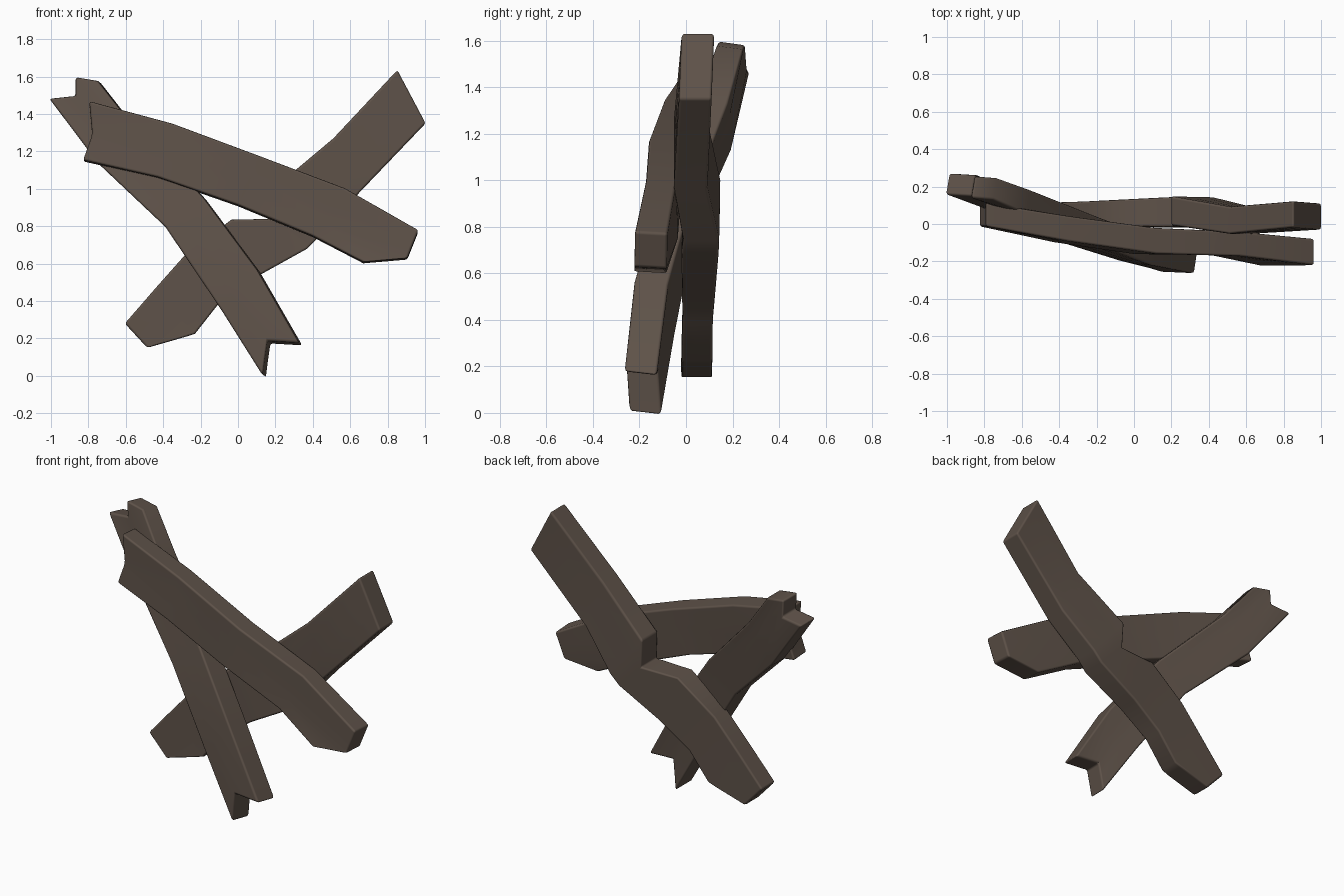
import bpy, bmesh
from mathutils import Vector

if "Cube" in bpy.data.objects:
    bpy.data.objects.remove(bpy.data.objects["Cube"])

wood = bpy.data.materials.new("dark brown wood")
wood.diffuse_color = (0.112, 0.084, 0.066, 1)
wood.use_nodes = True
wood.node_tree.nodes["Principled BSDF"].inputs["Base Color"].default_value = wood.diffuse_color


def plank(name, stations, shift=(0, 0)):
    """Loft a bent board. Station = (y at first edge, y at last edge, thickness, 2 or 4 (x, z) points across).
    shift slides the back face along x, z (and the front face the other way)."""
    bm = bmesh.new()
    rings = []
    sx, sz = shift
    for y0, y1, thick, pts in stations:
        if len(pts) == 2:
            a, b = Vector(pts[0]), Vector(pts[1])
            pts = [a.lerp(b, i / 3) for i in range(4)]
        ys = [y0 + (y1 - y0) * i / 3 for i in range(4)]
        front = [bm.verts.new((p[0] - sx, y - thick / 2, p[1] - sz)) for p, y in zip(pts, ys)]
        back = [bm.verts.new((p[0] + sx, y + thick / 2, p[1] + sz)) for p, y in zip(pts, ys)]
        rings.append(front + back[::-1])
    for r, s in zip(rings, rings[1:]):
        for i in range(8):
            j = (i + 1) % 8
            bm.faces.new((r[i], r[j], s[j], s[i]))
    # end caps, strip by strip so notched ends stay clean
    for r in (rings[0], rings[-1]):
        for i in range(3):
            bm.faces.new((r[i], r[i + 1], r[6 - i], r[7 - i]))
    bmesh.ops.recalc_face_normals(bm, faces=bm.faces[:])
    for f in bm.faces:
        f.smooth = True
    me = bpy.data.meshes.new(name)
    bm.to_mesh(me)
    bm.free()
    me.materials.append(wood)
    ob = bpy.data.objects.new(name, me)
    bpy.context.collection.objects.link(ob)
    # soft worn edges
    bev = ob.modifiers.new("worn edges", "BEVEL")
    bev.width = 0.012
    bev.segments = 2
    bev.limit_method = 'ANGLE'
    bev.angle_limit = 0.85
    bev.harden_normals = True
    return ob


# front board, sloping down to the right
plank("front_plank", [
    (.05, .05, .125, [(-.795, 1.465), (-.78, 1.30), (-.785, 1.27), (-.828, 1.15)]),
    (-.025, -.03, .135, [(-.35, 1.345), (-.43, 1.06)]),
    (-.09, -.092, .138, [(.12, 1.17), (.0, .91)]),
    (-.107, -.10, .13, [(.57, 1.0), (.40, .745)]),
    (-.15, -.155, .14, [(.965, .775), (.935, .70), (.905, .625), (.67, .605)]),
], shift=(0, -.004))

# middle board, from upper left to lower right, split at both ends
plank("middle_plank", [
    (.215, .19, .115, [(-1.0, 1.475), (-.86, 1.49), (-.86, 1.59), (-.74, 1.57)]),
    (.128, .115, .13, [(-.74, 1.13), (-.56, 1.34)]),
    (-.03, -.04, .14, [(-.38, .79), (-.18, .95)]),
    (-.12, -.15, .145, [(-.08, .345), (.11, .56)]),
    (-.175, -.195, .138, [(.14, -.004), (.152, .09), (.165, .18), (.335, .17)]),
], shift=(.01, -.008))

# rear board, from upper right to lower left, with a broken step in its upper edge
plank("rear_plank", [
    (.052, .04, .14, [(.852, 1.635), (1.003, 1.35)]),
    (.02, .02, .145, [(.51, 1.27), (.63, .96)]),
    (.07, .065, .155, [(.20, 1.01), (.43, .74)]),
    (.065, .06, .16, [(.21, .84), (.37, .68)]),
    (.06, .055, .145, [(-.035, .835), (.10, .53)]),
    (.055, .05, .13, [(-.28, .65), (-.10, .39)]),
    (.05, .048, .13, [(-.44, .47), (-.23, .225)]),
    (.046, .046, .132, [(-.605, .28), (-.545, .215), (-.485, .15), (-.27, .212)]),
])
